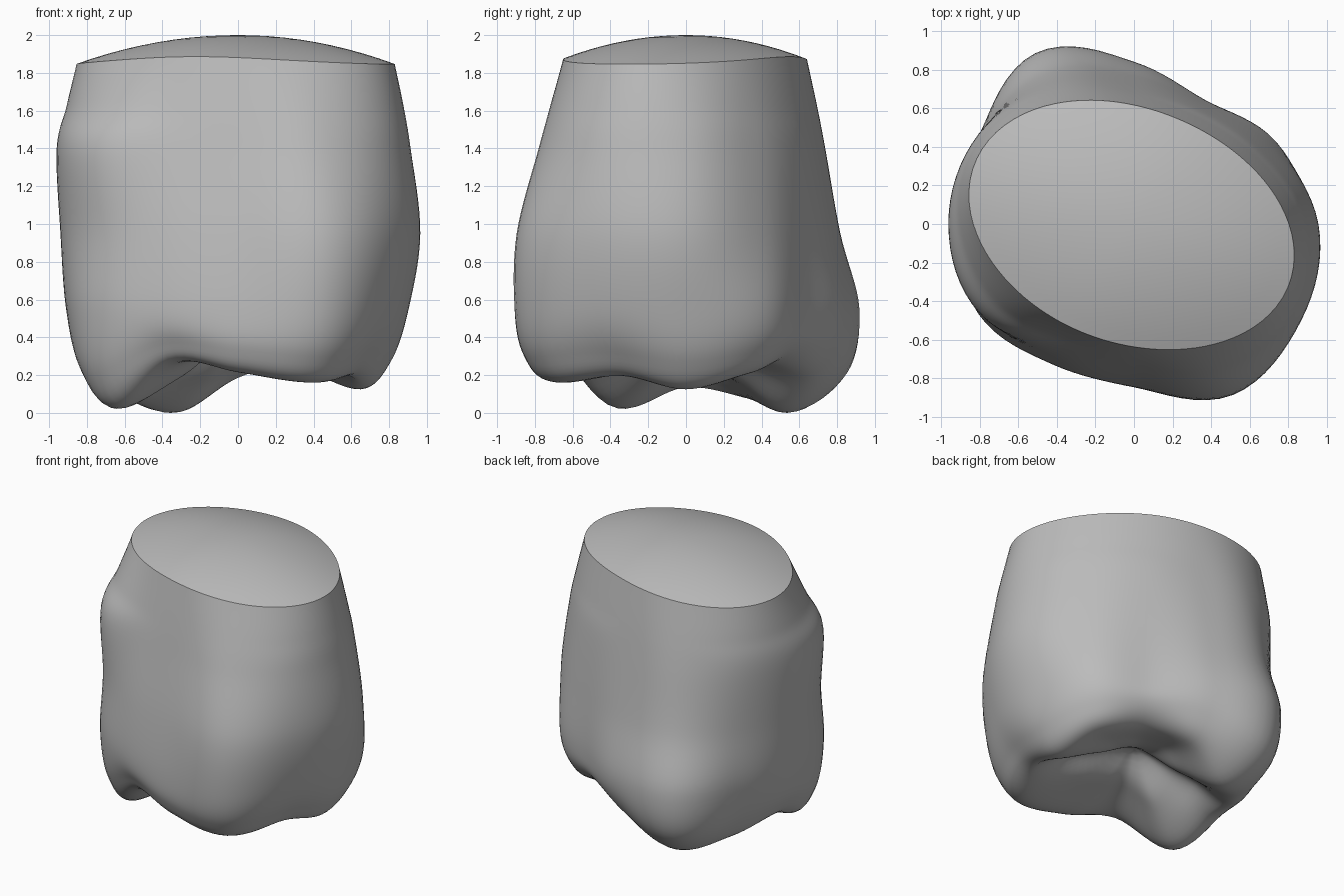
import bpy
import bmesh
from math import cos, sin, pi, exp, radians, hypot
from mathutils import Vector

# Remove the default object
cube = bpy.data.objects.get("Cube")
if cube:
    bpy.data.objects.remove(cube, do_unlink=True)

SIDES = 96          # columns around the crown
STEPS = 8           # rows between two profile points
CAP_RINGS = 10      # rings of the domed cap
SHOULDER = 1.62
WALL_HEIGHTS = (1.4, 0.95, 0.55)
PIT_HEIGHT = 0.34
DOME_TOP = 2.0
RIM_LONG, RIM_SHORT, RIM_TURN = 0.872, 0.605, radians(21)

# One row per 30 degrees, starting at +x and running towards +y:
# three wall radii, lower edge radius, ridge radius, ridge height
PROFILES = [
    (.90, .955, .90, .81, .65, .13),
    (.76, .82, .85, .79, .65, .21),
    (.68, .72, .74, .70, .54, .27),
    (.70, .77, .84, .78, .62, .19),
    (.83, .91, 1.02, .95, .64, .01),
    (.93, .92, .92, .84, .67, .08),
    (.96, .94, .91, .84, .68, .14),
    (.92, .91, .93, .88, .72, .03),
    (.74, .81, .84, .79, .68, .27),
    (.73, .81, .845, .82, .70, .22),
    (.88, 1.01, 1.01, .94, .78, .165),
    (.95, 1.0, .94, .83, .68, .20),
]


def spline(a, b, c, d, t):
    """Smooth curve from b to c, for numbers or vectors."""
    return (b * 2 + (c - a) * t + (a * 2 - b * 5 + c * 4 - d) * t ** 2
            + (b * 3 - a - c * 3 + d) * t ** 3) * 0.5


def profile_at(angle):
    """Blend the neighbouring profile rows around the crown."""
    pos = angle / (2 * pi) * len(PROFILES)
    i = int(pos)
    rows = [PROFILES[(i + k) % len(PROFILES)] for k in (-1, 0, 1, 2)]
    return [spline(*column, pos - i) for column in zip(*rows)]


def rim_point(angle):
    """Radius and height on the turned oval rim."""
    turned = angle + RIM_TURN
    radius = 1 / hypot(cos(turned) / RIM_LONG, sin(turned) / RIM_SHORT)
    return Vector((radius - 0.015 * cos(angle) - 0.01 * sin(angle),
                   1.866 - 0.02 * cos(2 * turned)))


def wall_points(angle):
    """Radius and height pairs from the rim, over the ridge, to the pit."""
    high, middle, low, edge, ridge, foot = profile_at(angle)
    rim = rim_point(angle)
    points = [rim, Vector(((rim.x + high) / 2 + 0.006, SHOULDER))]
    points += [Vector(p) for p in zip((high, middle, low), WALL_HEIGHTS)]
    points += [Vector((edge, foot + 0.35 * (WALL_HEIGHTS[-1] - foot))),
               Vector((ridge, foot)),
               Vector((ridge * 0.5, (foot + PIT_HEIGHT) / 2)),
               Vector((0, PIT_HEIGHT))]
    return points


def wall_column(angle):
    """Positions down one column, stopping just before the pit centre."""
    pts = wall_points(angle)
    padded = [pts[0] * 2 - pts[1]] + pts + [Vector((-pts[-2].x, pts[-2].y))]
    column = []
    for i in range(len(pts) - 1):
        for s in range(STEPS):
            r, z = spline(*padded[i:i + 4], s / STEPS)
            x, y = r * cos(angle), r * sin(angle)
            # Valley between the cusps on the underside
            inward = min(1, max(0, i + s / STEPS - 6) * 1.5)
            z += inward * 0.08 * exp(-((y + 0.05 + 0.35 * x) / 0.14) ** 2)
            column.append(Vector((x, y, z)))
    return column


def bridge(bm, upper, lower):
    """Join two rings with quads."""
    for i in range(len(upper)):
        j = (i + 1) % len(upper)
        bm.faces.new((upper[i], lower[i], lower[j], upper[j]))


def close_ring(bm, ring, centre):
    """Fill a ring with a fan to its centre."""
    for i in range(len(ring)):
        bm.faces.new((ring[i], ring[(i + 1) % len(ring)], centre))


bm = bmesh.new()

# Wall, cusps and underside
columns = [wall_column(2 * pi * i / SIDES) for i in range(SIDES)]
rings = [[bm.verts.new(p) for p in row] for row in zip(*columns)]
for upper, lower in zip(rings, rings[1:]):
    bridge(bm, upper, lower)
close_ring(bm, rings[-1], bm.verts.new((0, 0, PIT_HEIGHT + 0.07)))

# Domed cap inside the rim
outer = rings[0]
for k in range(1, CAP_RINGS):
    f = 1 - k / CAP_RINGS
    inner = [bm.verts.new((v.co.x * f, v.co.y * f,
                           DOME_TOP - (DOME_TOP - v.co.z) * f * f))
             for v in rings[0]]
    bridge(bm, inner, outer)
    outer = inner
close_ring(bm, outer, bm.verts.new((0, 0, DOME_TOP)))

# Rest the lowest cusp on the ground
lowest = min(v.co.z for v in bm.verts)
for v in bm.verts:
    if v.co.z < 0.5:
        v.co.z -= lowest * (1 - v.co.z / 0.5)
bmesh.ops.recalc_face_normals(bm, faces=bm.faces)

mesh = bpy.data.meshes.new("molar_crown")
bm.to_mesh(mesh)
bm.free()
crown = bpy.data.objects.new("molar_crown", mesh)
bpy.context.collection.objects.link(crown)

# Single plain grey
grey = bpy.data.materials.new("plain_grey")
grey.use_nodes = True
colour = (0.5, 0.5, 0.5, 1)
grey.diffuse_color = colour
grey.node_tree.nodes["Principled BSDF"].inputs["Base Color"].default_value = colour
mesh.materials.append(grey)

# Smooth shading with a crisp rim
bpy.ops.object.select_all(action="DESELECT")
crown.select_set(True)
bpy.context.view_layer.objects.active = crown
bpy.ops.object.shade_smooth_by_angle(angle=radians(40))
